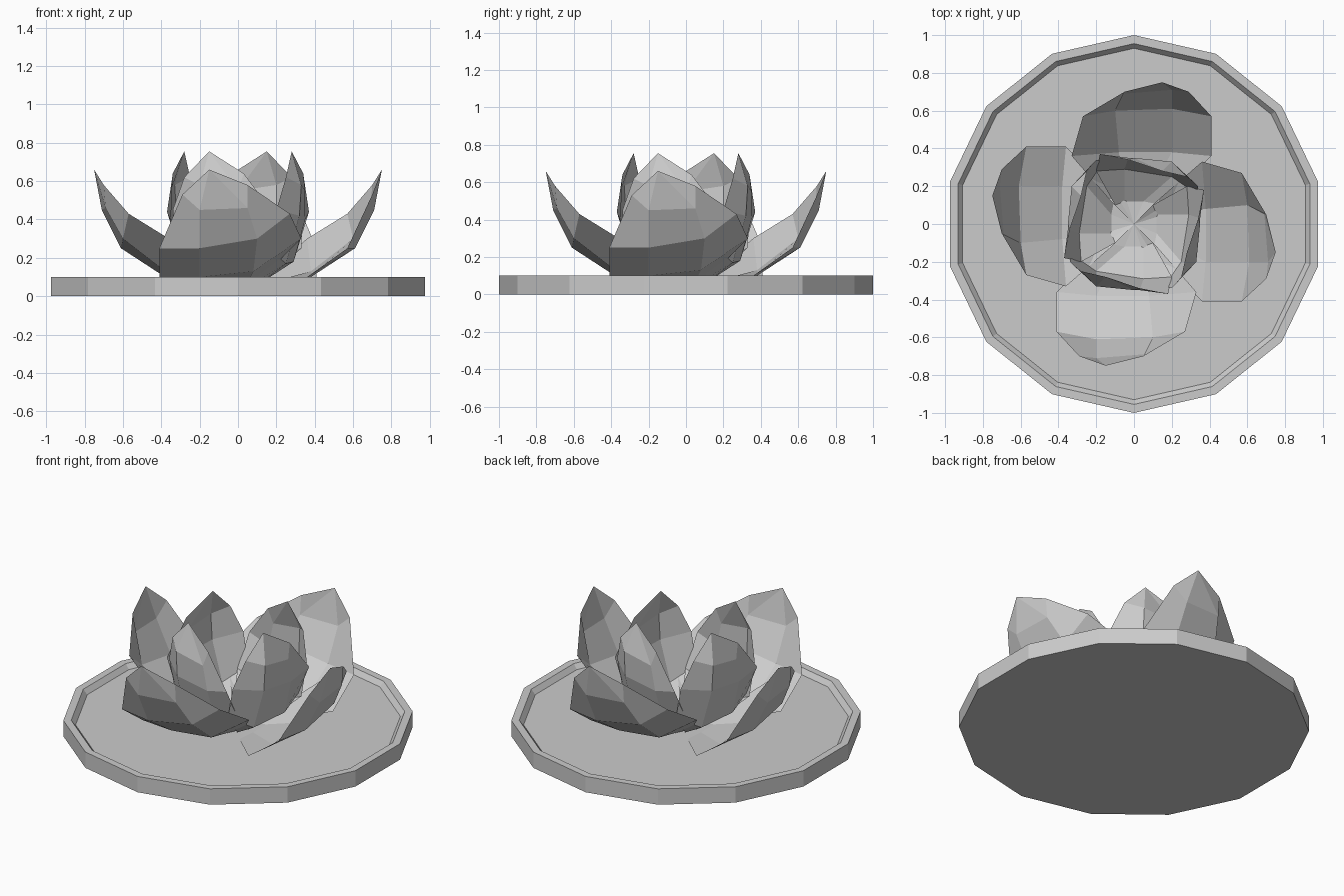
import bpy, bmesh, math
from mathutils import Matrix, Vector

cube = bpy.data.objects.get("Cube")
if cube:
    bpy.data.objects.remove(cube)

grey = bpy.data.materials.new("plain_grey")
grey.use_nodes = True
GREY = (0.6, 0.6, 0.6, 1)
grey.diffuse_color = GREY
grey.node_tree.nodes["Principled BSDF"].inputs["Base Color"].default_value = GREY

SIDES = 14
SIDE_NAMES = ["front", "left", "back", "right"]


def finish(bm, name):
    mesh = bpy.data.meshes.new(name)
    bm.to_mesh(mesh)
    bm.free()
    mesh.materials.append(grey)
    obj = bpy.data.objects.new(name, mesh)
    bpy.context.collection.objects.link(obj)
    return obj


# Round leaf: a profile of (radius, height) swept round, with a sunken floor
def build_leaf(profile):
    bm = bmesh.new()
    rings = []
    for radius, height in profile:
        ring = []
        for i in range(SIDES):
            a = math.pi / 2 + math.tau * i / SIDES
            ring.append(bm.verts.new((radius * math.cos(a), radius * math.sin(a), height)))
        rings.append(ring)
    for low, high in zip(rings, rings[1:]):
        for i in range(SIDES):
            j = (i + 1) % SIDES
            bm.faces.new((low[i], low[j], high[j], high[i]))
    bm.faces.new(rings[0][::-1])
    bm.faces.new(rings[-1])
    return finish(bm, "lily_pad")


# Petal: cupped rows from the centre to a tip, each point (side, outward, up)
def build_petal(name, rows, tip, turn):
    bm = bmesh.new()
    spin = Matrix.Rotation(turn, 3, "Z")

    def point(p):
        return bm.verts.new(spin @ Vector((p[0], -p[1], p[2])))

    root, end = point((0, 0, 0.07)), point(tip)
    grid = [[point(p) for p in row] for row in rows]
    for i in range(len(grid[0]) - 1):
        bm.faces.new((root, grid[0][i + 1], grid[0][i]))
        for low, high in zip(grid, grid[1:]):
            bm.faces.new((low[i], low[i + 1], high[i + 1], high[i]))
        bm.faces.new((grid[-1][i], grid[-1][i + 1], end))
    bm.normal_update()
    return finish(bm, name)


build_leaf([(1, 0), (1, 0.1), (0.955, 0.1), (0.93, 0.07)])

outer_rows = [
    [(-.2, .15, .07), (-.08, .16, .07), (.05, .16, .07), (.13, .13, .1)],
    [(-.41, .36, .1), (-.2, .38, .1), (.08, .38, .13), (.33, .36, .3)],
    [(-.41, .57, .25), (-.2, .61, .25), (.1, .6, .3), (.27, .57, .43)],
    [(-.29, .7, .53), (-.2, .71, .45), (.05, .69, .46), (.05, .7, .58)],
]
inner_rows = [
    [(-.15, .1, .08), (-.05, .12, .07), (.05, .12, .07), (.1, .1, .1)],
    [(-.33, .16, .25), (-.2, .25, .17), (.05, .29, .18), (.2, .28, .24)],
    [(-.34, .2, .45), (-.2, .32, .42), (.03, .35, .4), (.18, .37, .44)],
    [(-.28, .25, .62), (-.2, .33, .58), (0, .35, .55), (.03, .34, .64)],
]

# Four open outer petals and four upright inner petals
for k, side in enumerate(SIDE_NAMES):
    turn = k * math.pi / 2
    build_petal("outer_petal_" + side, outer_rows, (-.15, .75, .66), turn)
    build_petal("inner_petal_" + side, inner_rows, (-.15, .28, .755), turn)
